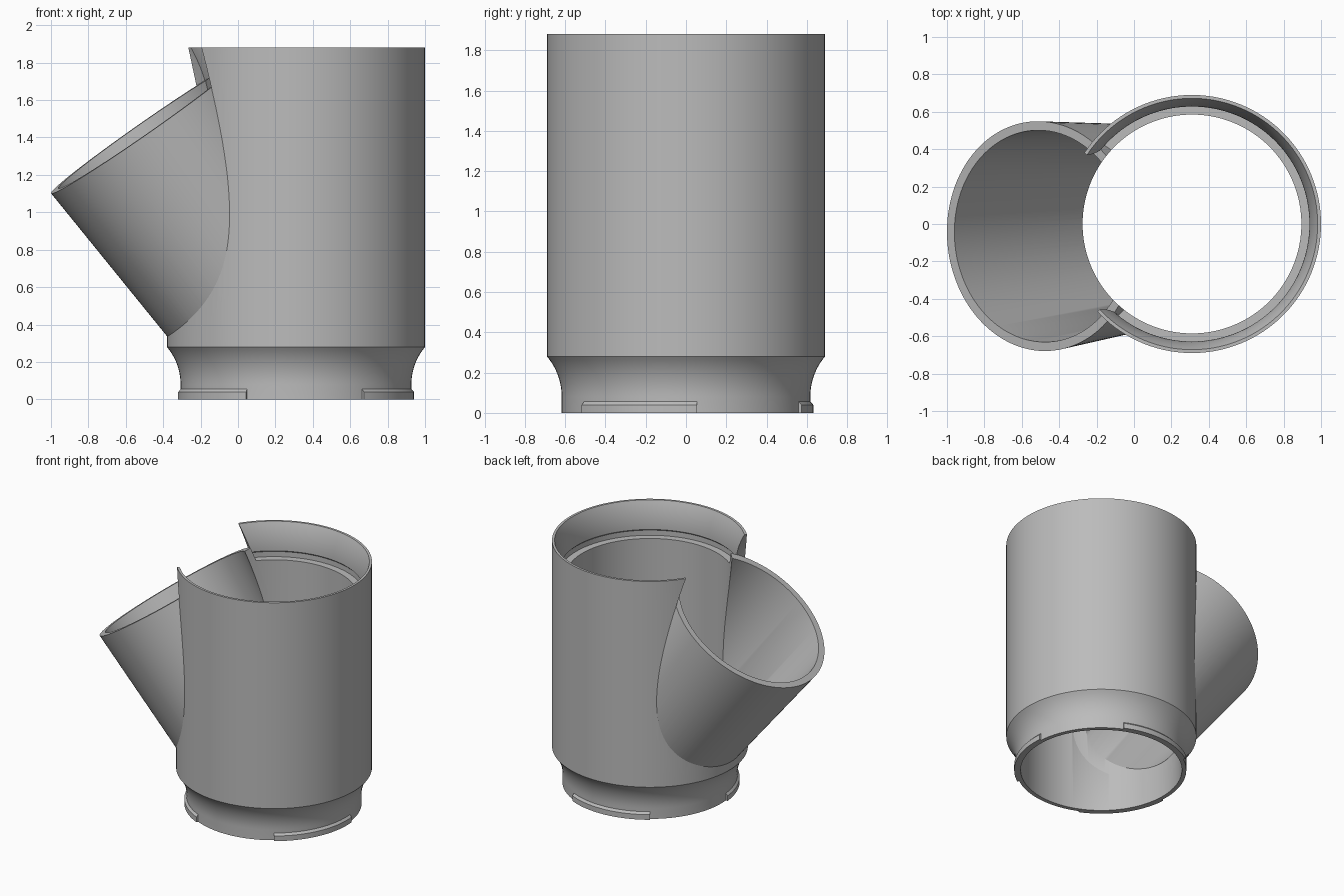
import bpy, bmesh
from math import radians, sin, cos, asin
from mathutils import Vector, Matrix

if "Cube" in bpy.data.objects:
    bpy.data.objects.remove(bpy.data.objects["Cube"], do_unlink=True)

grey = bpy.data.materials.new("light grey plastic")
grey.use_nodes = True
grey.diffuse_color = (0.5, 0.5, 0.5, 1)
grey.node_tree.nodes["Principled BSDF"].inputs["Base Color"].default_value = (0.5, 0.5, 0.5, 1)

CENTRE = 0.31          # x of the vertical pipe axis
BORE = 0.585


def lathe(name, profile, matrix, start=0, sweep=360, steps=128):
    """Turn a closed (radius, height) profile about z and place it."""
    bm = bmesh.new()
    turn = Matrix.Rotation(radians(start), 3, 'Z')
    verts = [bm.verts.new(turn @ Vector((r, 0, z))) for r, z in profile]
    edges = [bm.edges.new((v, verts[i - 1])) for i, v in enumerate(verts)]
    bmesh.ops.spin(bm, geom=verts + edges, cent=(0, 0, 0), axis=(0, 0, 1),
                   angle=radians(sweep), steps=steps)
    bmesh.ops.remove_doubles(bm, verts=bm.verts, dist=1e-5)
    if sweep < 360:
        bmesh.ops.holes_fill(bm, edges=bm.edges, sides=0)
    bmesh.ops.recalc_face_normals(bm, faces=bm.faces)
    mesh = bpy.data.meshes.new(name)
    bm.to_mesh(mesh)
    bm.free()
    mesh.materials.append(grey)
    obj = bpy.data.objects.new(name, mesh)
    obj.matrix_world = matrix
    bpy.context.collection.objects.link(obj)
    return obj


def activate(obj):
    bpy.ops.object.select_all(action='DESELECT')
    obj.select_set(True)
    bpy.context.view_layer.objects.active = obj


def cut(obj, cutter):
    cutter.hide_render = True
    mod = obj.modifiers.new("cut", 'BOOLEAN')
    mod.operation, mod.solver, mod.object = 'DIFFERENCE', 'EXACT', cutter
    activate(obj)
    bpy.ops.object.modifier_apply(modifier=mod.name)
    bpy.data.objects.remove(cutter, do_unlink=True)


def flare(r, z, width, height, n=10):
    """Concave arc that leaves (r, z) vertically and widens upwards."""
    radius = (width ** 2 + height ** 2) / (2 * width)
    sweep = asin(height / radius)
    return [(r + radius * (1 - cos(sweep * i / n)), z + radius * sin(sweep * i / n))
            for i in range(n + 1)]


upright = Matrix.Translation((CENTRE, 0, 0))

# Vertical pipe: narrowed neck below, flared socket with a ledge above
neck = flare(0.617, 0.08, 0.073, 0.2)
socket = flare(0.628, 1.67, 0.044, 0.21)
pipe = lathe("main_pipe", [(BORE, 0), (0.617, 0)] + neck + [(0.69, 1.88)]
             + socket[::-1] + [(0.638, 1.66), (0.638, 1.62), (BORE, 1.62)], upright)

# Slightly tapered side branch, leaning out and turned a little to the front
lean, swing, taper = radians(35), radians(5.5), 0.073
axis = Vector((-sin(lean) * cos(swing), -sin(lean) * sin(swing), cos(lean)))
slanted = Matrix.Translation((-0.495, -0.065, 1.453)) @ axis.to_track_quat('Z', 'Y').to_matrix().to_4x4()


def cone_radius(t):
    return 0.615 + taper * t


deep, high, wall = -1.2, 1.2, 0.048
branch = lathe("side_branch", [(cone_radius(deep) - wall, deep), (cone_radius(deep), deep),
                               (cone_radius(0), 0), (cone_radius(0) - wall, 0)], slanted)
opening = lathe("opening_cutter", [(0, deep), (cone_radius(deep), deep),
                                   (cone_radius(high), high), (0, high)], slanted)
bore = lathe("bore_cutter", [(0, -1), (BORE, -1), (BORE, 3), (0, 3)], upright)
cut(pipe, opening)
cut(branch, bore)

# Three locking lugs round the foot of the neck
lug = [(0.6, 0), (0.632, 0), (0.632, 0.04), (0.617, 0.056), (0.6, 0.056)]
lugs = [lathe(f"locking_lug_{i + 1}", lug, upright, start=-55 + 120 * i, sweep=60, steps=20)
        for i in range(3)]

for part in [pipe, branch] + lugs:
    activate(part)
    bpy.ops.object.shade_smooth_by_angle(angle=radians(30))
